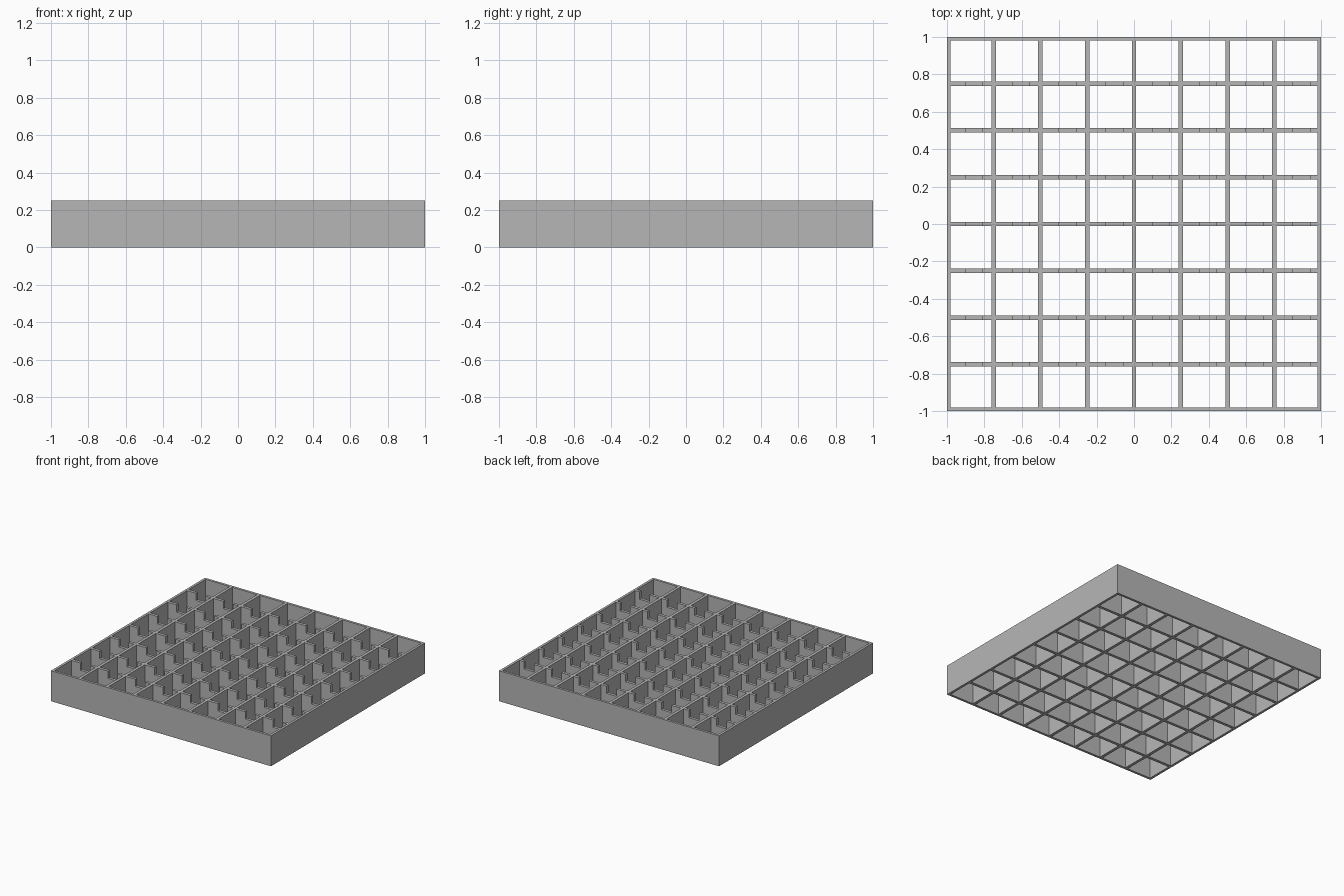
import bpy
import bmesh
from mathutils import Vector

if "Cube" in bpy.data.objects:
    bpy.data.objects.remove(bpy.data.objects["Cube"])

HEIGHT = 0.25
PITCH = 0.25
WALL = 0.024
RIM = 0.02
CELLS = 8
INNER = 1 - RIM
NOTCH_START, NOTCH_END, NOTCH_DEPTH = 0.10, 0.19, 0.06

grey = bpy.data.materials.new("plain_grey")
grey.use_nodes = True
colour = (0.47, 0.47, 0.47, 1)
grey.diffuse_color = colour
grey.node_tree.nodes["Principled BSDF"].inputs["Base Color"].default_value = colour


def add_prism(bm, outline, y0, y1):
    """Extrude an x-z outline from y0 to y1."""
    face = bm.faces.new([bm.verts.new((x, y0, z)) for x, z in outline])
    new = bmesh.ops.extrude_face_region(bm, geom=[face])["geom"]
    verts = [v for v in new if isinstance(v, bmesh.types.BMVert)]
    bmesh.ops.translate(bm, verts=verts, vec=Vector((0, y1 - y0, 0)))


def add_box(bm, x0, x1, y0, y1):
    add_prism(bm, [(x0, 0), (x1, 0), (x1, HEIGHT), (x0, HEIGHT)], y0, y1)


def finish(bm, name):
    bmesh.ops.recalc_face_normals(bm, faces=bm.faces)
    mesh = bpy.data.meshes.new(name)
    bm.to_mesh(mesh)
    bm.free()
    mesh.materials.append(grey)
    bpy.context.collection.objects.link(bpy.data.objects.new(name, mesh))


# Outer frame
bm = bmesh.new()
for side in (-1, 1):
    add_box(bm, -1, 1, *sorted((side, side * INNER)))
    add_box(bm, *sorted((side, side * INNER)), -INNER, INNER)
finish(bm, "outer_frame")

lines = [-1 + PITCH * i for i in range(1, CELLS)]

# Full-height dividers running front to back
bm = bmesh.new()
for x in lines:
    add_box(bm, x - WALL / 2, x + WALL / 2, -INNER, INNER)
finish(bm, "long_dividers")

# Cross dividers, notched once in every cell
bm = bmesh.new()
floor = HEIGHT - NOTCH_DEPTH
for y in lines:
    for i in range(CELLS):
        start = -1 + PITCH * i
        left = -INNER if i == 0 else start + WALL / 2
        right = INNER if i == CELLS - 1 else start + PITCH - WALL / 2
        a, b = start + NOTCH_START, start + NOTCH_END
        outline = [(left, 0), (right, 0), (right, HEIGHT), (b, HEIGHT),
                   (b, floor), (a, floor), (a, HEIGHT), (left, HEIGHT)]
        add_prism(bm, outline, y - WALL / 2, y + WALL / 2)
finish(bm, "notched_cross_dividers")
